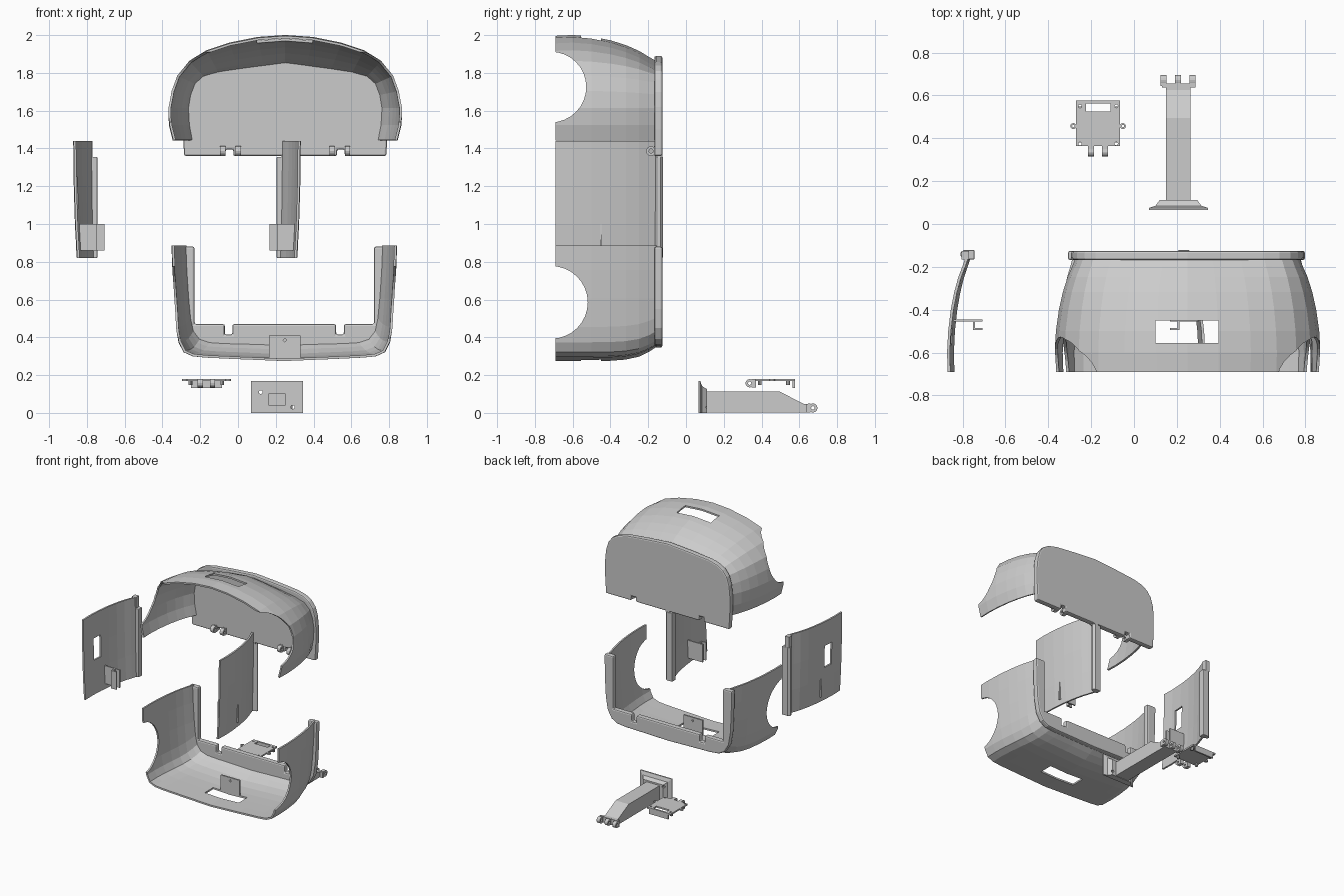
import bpy, bmesh, math
from mathutils import Vector

if "Cube" in bpy.data.objects:
    bpy.data.objects.remove(bpy.data.objects["Cube"])


def make(name, verts, faces):
    me = bpy.data.meshes.new(name)
    bm = bmesh.new()
    vs = [bm.verts.new(v) for v in verts]
    for f in faces:
        bm.faces.new([vs[i] for i in f])
    bmesh.ops.recalc_face_normals(bm, faces=bm.faces)
    bm.to_mesh(me)
    bm.free()
    ob = bpy.data.objects.new(name, me)
    bpy.context.collection.objects.link(ob)
    return ob


def prism(name, pts, axis, a, b):
    """Extrude a 2D outline along an axis from a to b."""
    order = {'x': lambda p, d: (d, p[0], p[1]),
             'y': lambda p, d: (p[0], d, p[1]),
             'z': lambda p, d: (p[0], p[1], d)}[axis]
    n = len(pts)
    verts = [order(p, d) for d in (a, b) for p in pts]
    faces = [list(range(n)), list(range(n, 2 * n))]
    faces += [[i, (i + 1) % n, (i + 1) % n + n, i + n] for i in range(n)]
    return make(name, verts, faces)


def box(name, x0, x1, y0, y1, z0, z1):
    return prism(name, [(x0, y0), (x1, y0), (x1, y1), (x0, y1)], 'z', z0, z1)


def ring(cx, cy, r, n=16):
    return [(cx + r * math.cos(2 * math.pi * i / n), cy + r * math.sin(2 * math.pi * i / n)) for i in range(n)]


def bake(ob):
    dg = bpy.context.evaluated_depsgraph_get()
    me = bpy.data.meshes.new_from_object(ob.evaluated_get(dg))
    ob.modifiers.clear()
    ob.data = me


def cut(ob, *cutters):
    for c in cutters:
        m = ob.modifiers.new("cut", 'BOOLEAN')
        m.operation, m.solver, m.object = 'DIFFERENCE', 'EXACT', c
        c.hide_render = True
        bake(ob)
        bpy.data.objects.remove(c)


def bevel(ob, w=0.01):
    m = ob.modifiers.new("bevel", 'BEVEL')
    m.width, m.segments, m.limit_method, m.angle_limit = w, 2, 'ANGLE', math.radians(60)
    bake(ob)


def loft(name, front, back, stations, cx, dz=0, mirror=True, side=1):
    """Blend the front profile into the back one along y, then thicken."""
    rows = []
    for y, tx, tz in stations:
        half = [((f[0] + (b[0] - f[0]) * tx - 0.006) if f[0] else 0, f[1] + (b[1] - f[1]) * tz + dz)
                for f, b in zip(front, back)]
        full = half + ([(-x, z) for x, z in half[-2::-1]] if mirror else [])
        rows.append([(cx + side * x, y, z) for x, z in full])
    n = len(rows[0])
    faces = [[r * n + i, r * n + i + 1, (r + 1) * n + i + 1, (r + 1) * n + i]
             for r in range(len(rows) - 1) for i in range(n - 1)]
    ob = make(name, [v for r in rows for v in r], faces)
    m = ob.modifiers.new("wall", 'SOLIDIFY')
    m.thickness, m.offset = 0.013, 0
    bake(ob)
    return ob


TX = [(-.69, .03), (-.6, 0), (-.5, .06), (-.4, .2), (-.32, .38), (-.25, .6), (-.2, .82), (-.155, 1)]
TLOW = [0, 0, 0, .02, .1, .3, .62, 1]
C = 0.25

# upper shell
tf = [(.595, 1.45), (.615, 1.53), (.62, 1.62), (.605, 1.71), (.575, 1.79), (.51, 1.865), (.42, 1.92),
      (.3, 1.96), (.15, 1.99), (0, 2.0)]
tb = [(.5, 1.45), (.515, 1.53), (.52, 1.62), (.508, 1.69), (.485, 1.75), (.44, 1.79), (.36, 1.812),
      (.25, 1.828), (.12, 1.845), (0, 1.86)]
top = loft("upper_shell", tf, tb, [(y, t, t) for y, t in TX], C, -.006)
cut(top, prism("c", ring(-.715, 1.725, .187, 32), 'x', -1, 1.5),
    box("c", .1, .395, -.555, -.45, 1.8, 2.2))

# upper back plate with notched lower edge
arch = [(.535, 1.36), (.543, 1.5), (.543, 1.62), (.535, 1.7), (.515, 1.765), (.48, 1.81), (.43, 1.84),
        (.36, 1.858), (.18, 1.876)]
notch = [(-.315, 1.36), (-.315, 1.395), (-.275, 1.395), (-.275, 1.36)]
out = [(C + x, z) for x, z in arch] + [(C, 1.89)] + [(C - x, z) for x, z in arch[::-1]]
out += [(C + x, z) for x, z in notch] + [(C - x, z) for x, z in notch[::-1]]
bevel(prism("upper_back_plate", out, 'y', -.168, -.125))

# hinge hooks on the upper plate
for s in (-1, 1):
    for k in (.248, .33):
        x = C + s * k
        hook = prism("hinge_hook", ring(-.185, 1.386, .026, 12), 'x', x - .014, x + .014)
        cut(hook, prism("c", ring(-.185, 1.386, .011, 10), 'x', x - .1, x + .1))
        box("hook_root", x - .014, x + .014, -.17, -.16, 1.362, 1.412)

# lower shell
LC = .245
lf = [(.597, .88), (.592, .75), (.585, .6), (.574, .45), (.56, .37), (.535, .32), (.49, .3), (.42, .293),
      (.25, .285), (0, .275)]
lb = [(.53, .88), (.525, .75), (.515, .6), (.505, .5), (.49, .43), (.455, .385), (.4, .366), (.32, .361),
      (.16, .357), (0, .352)]
low = loft("lower_shell", lf, lb, [(y, t, l) for (y, t), l in zip(TX, TLOW)], LC, .006)
cut(low, prism("c", ring(-.712, .585, .192, 32), 'x', -1, 1.5),
    box("c", .1, .395, -.555, -.45, .1, .34))

# lower U-shaped back frame
u = [(.553, .88), (.55, .7), (.542, .55), (.525, .45), (.49, .39), (.44, .362), (.36, .354), (.18, .35)]
inner = [(.475, .88), (.475, .47), (.315, .47), (.315, .415), (.275, .415), (.275, .47)]
out = [(LC - x, z) for x, z in u] + [(LC, .345)] + [(LC + x, z) for x, z in u[::-1]]
out += [(LC + x, z) for x, z in inner] + [(LC - x, z) for x, z in inner[::-1]]
bevel(prism("lower_back_frame", out, 'y', -.168, -.125))

# upright mounting plate in the lower shell
tab = box("mounting_plate", .165, .33, -.45, -.438, .285, .41)
cut(tab, prism("c", ring(.248, .385, .01, 4), 'y', -.6, -.3))

# side panels, each with back post and clip
pf = [(.608, .82), (.618, 1.0), (.624, 1.2), (.627, 1.44)]
pb = [(.53, .82), (.535, 1.0), (.538, 1.2), (.54, 1.44)]
for tag, side, cx in (("left", -1, -.245), ("right", 1, -.295)):
    panel = loft(tag + "_panel", pf, pb, [(y, t, t) for y, t in TX], cx, 0, False, side)
    if side < 0:
        cut(panel, box("c", -1, -.7, -.565, -.485, 1.08, 1.25))

    def part(name, a, b, *r):
        box(tag + name, *sorted((cx + side * a, cx + side * b)), *r)
    bevel(prism(tag + "_post", [(cx + side * p, y) for p, y in
                [(.565, -.15), (.535, -.165), (.5, -.165), (.5, -.122), (.55, -.122), (.565, -.135)]],
                'z', .82, 1.355), .004)
    box(tag + "_post_top", *sorted((cx + side * .525, cx + side * .56)), -.165, -.125, 1.355, 1.44)
    part("_clip_plate", .463, .612, -.455, -.445, .86, 1.0)
    part("_clip_web", .497, .507, -.49, -.45, .86, 1.0)
    part("_clip_lip", .463, .507, -.495, -.485, .86, 1.0)

# arm base: stepped flange
verts, faces = [], []
for y, x0, x1, z1 in [(.065, .07, .345, .17), (.075, .07, .345, .17), (.085, .1, .315, .142), (.112, .12, .295, .125)]:
    verts += [(x0, y, 0), (x1, y, 0), (x1, y, z1), (x0, y, z1)]
for r in range(3):
    faces += [[r * 4 + i, r * 4 + (i + 1) % 4, r * 4 + 4 + (i + 1) % 4, r * 4 + 4 + i] for i in range(4)]
base = make("arm_flange", verts, faces + [[0, 1, 2, 3], [12, 13, 14, 15]])
cut(base, box("c", .163, .25, 0, .2, .04, .103),
    *[prism("c", ring(x, z, .01, 10), 'y', 0, .2) for x, z in ((.12, .11), (.29, .03))])

# hollow arm with sloping end
arm = prism("arm", [(.1, .003), (.1, .113), (.495, .113), (.625, .047), (.645, .047), (.645, .003)], 'x', .15, .263)
cut(arm, box("c", .163, .25, 0, .48, .04, .103))
box("arm_crossbar", .13, .287, .637, .655, .003, .047)


def knuckle(name, x, y, z, r, y_root):
    k = prism(name, ring(y, z, r), 'x', x - .014, x + .014)
    cut(k, prism("c", ring(y, z, r * .4, 12), 'x', x - .1, x + .1))
    a, b = sorted((y_root, y + (r * .5 if y_root > y else -r * .5)))
    box(name + "_root", x - .014, x + .014, a, b, z - r, z + r)


for x in (.138, .206, .274):
    knuckle("arm_knuckle", x, .672, .026, .024, .645)

# small hinged cover with window, ears and legs
cover = box("cover_plate", -.27, -.065, .365, .577, .168, .18)
holes = [prism("c", ring(x, y, .008, 8), 'z', 0, .3) for x in (-.252, -.083) for y in (.375, .55)]
cut(cover, box("c", -.225, -.11, .525, .563, 0, .3), *holes)
for x, e in ((-.283, -.265), (-.052, -.07)):
    ear = prism("cover_ear", ring(x, .457, .014, 12), 'z', .168, .18)
    cut(ear, prism("c", ring(x, .457, .006, 8), 'z', 0, .3))
for x in (-.2, -.135):
    knuckle("cover_knuckle", x, .337, .157, .022, .37)
box("cover_rear_wall", -.25, -.085, .565, .577, .132, .17)
for x in (-.252, -.083):
    for y in (.39, .54):
        prism("cover_leg", ring(x, y, .01, 8), 'z', .148, .17)
